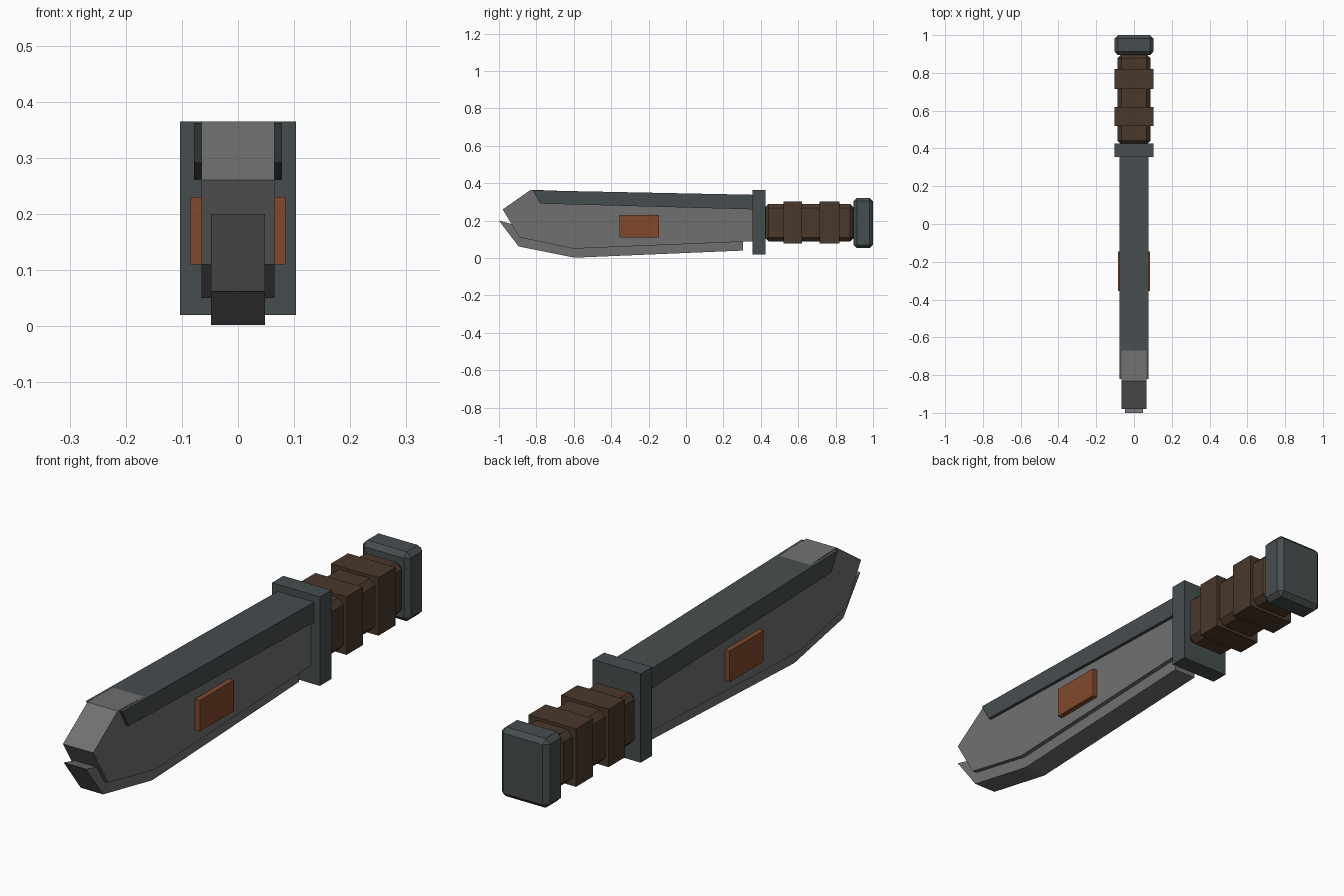
import bpy, bmesh

if "Cube" in bpy.data.objects:
    bpy.data.objects.remove(bpy.data.objects["Cube"])


def material(name, rgb):
    m = bpy.data.materials.new(name)
    m.diffuse_color = (*rgb, 1)
    m.use_nodes = True
    m.node_tree.nodes["Principled BSDF"].inputs["Base Color"].default_value = m.diffuse_color
    return m


STEEL = material("blade grey", (0.16, 0.163, 0.16))
IRON = material("dark blue grey", (0.062, 0.075, 0.078))
BROWN = material("grip brown", (0.068, 0.04, 0.024))
RUST = material("rust orange", (0.22, 0.066, 0.025))


def finish(name, bm, mat, bevel=0):
    bmesh.ops.recalc_face_normals(bm, faces=bm.faces)
    if bevel:
        bmesh.ops.bevel(bm, geom=bm.edges[:], offset=bevel, segments=1,
                        affect='EDGES', profile=0.5)
    me = bpy.data.meshes.new(name)
    bm.to_mesh(me)
    bm.free()
    me.materials.append(mat)
    ob = bpy.data.objects.new(name, me)
    bpy.context.collection.objects.link(ob)


def slab(name, half, profile, mat, bevel=0):
    """Side profile in (y, z), extruded to +-half in x."""
    bm = bmesh.new()
    face = bm.faces.new([bm.verts.new((-half, y, z)) for y, z in profile])
    ext = bmesh.ops.extrude_face_region(bm, geom=[face])
    for v in ext["geom"]:
        if isinstance(v, bmesh.types.BMVert):
            v.co.x = half
    finish(name, bm, mat, bevel)


def box(name, half, y0, y1, z0, z1, mat, bevel=0):
    slab(name, half, [(y0, z0), (y1, z0), (y1, z1), (y0, z1)], mat, bevel)


# blade body, narrower cutting edge and wider spine
slab("blade", 0.065, [(-0.98, 0.26), (-0.89, 0.11), (-0.6, 0.05), (0.37, 0.09),
                      (0.37, 0.32), (-0.83, 0.365)], STEEL)
slab("cutting_edge", 0.048, [(-1.0, 0.2), (-0.895, 0.062), (-0.595, 0.002),
                             (0.305, 0.04), (0.305, 0.12), (-0.58, 0.1),
                             (-0.85, 0.16)], STEEL)
slab("spine", 0.078, [(-0.82, 0.362), (-0.78, 0.291), (0.37, 0.26),
                      (0.37, 0.338)], IRON)

# inlaid plate showing on both sides
box("side_plate", 0.085, -0.355, -0.145, 0.11, 0.23, RUST)

# guard, grip, grip rings and pommel
box("guard", 0.103, 0.355, 0.425, 0.02, 0.365, IRON)
box("grip", 0.088, 0.42, 0.9, 0.088, 0.29, BROWN, 0.022)
for i, (y0, y1) in enumerate([(0.52, 0.62), (0.715, 0.82)]):
    box(f"grip_ring_{i + 1}", 0.102, y0, y1, 0.077, 0.302, BROWN)
box("pommel", 0.103, 0.895, 1.0, 0.053, 0.322, IRON, 0.018)
